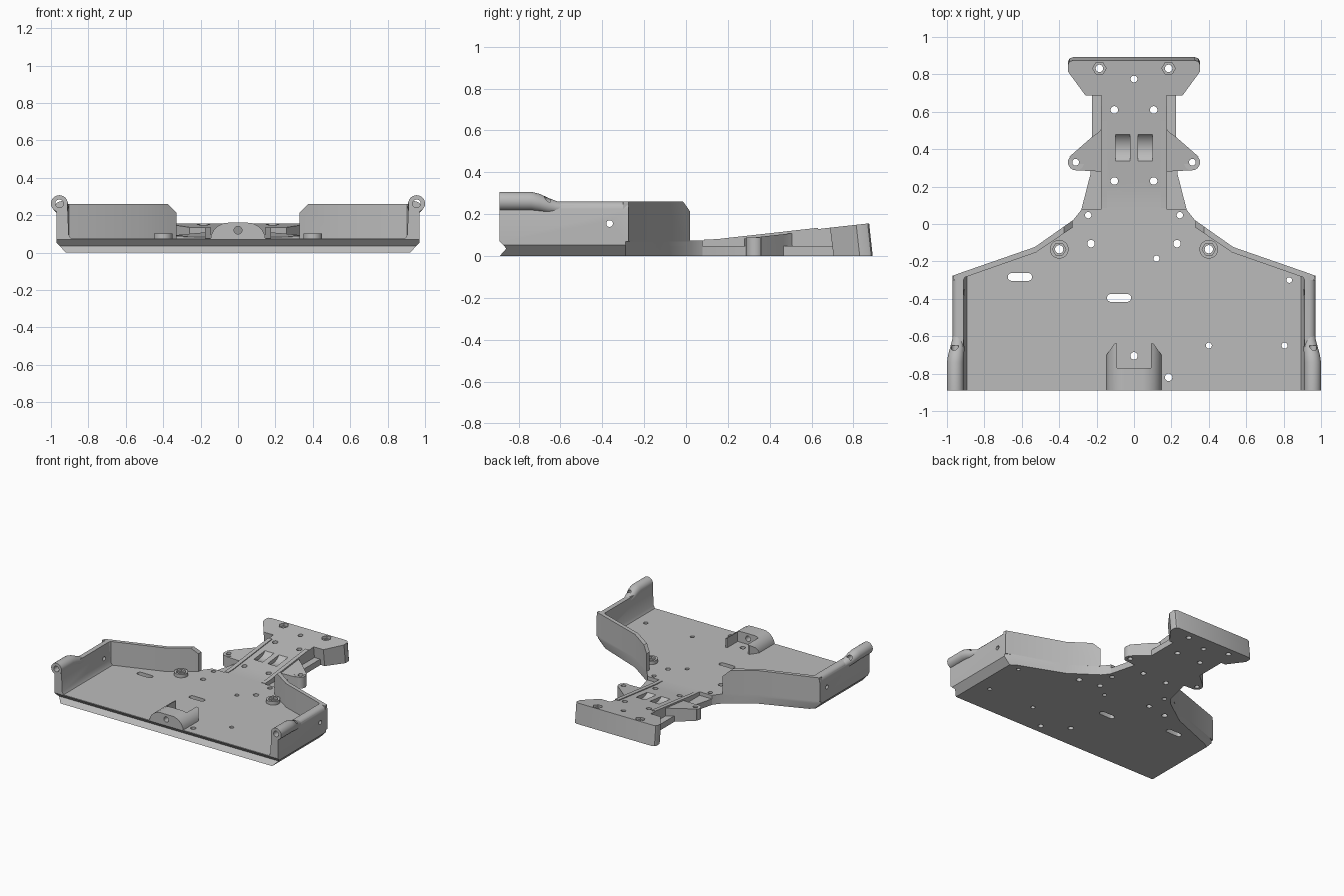
import bpy, bmesh, math
from mathutils import Vector

cube = bpy.data.objects.get("Cube")
if cube:
    bpy.data.objects.remove(cube, do_unlink=True)

gray = bpy.data.materials.new("plain gray")
gray.use_nodes = True
GRAY = (0.5, 0.5, 0.5, 1)
gray.diffuse_color = GRAY
gray.node_tree.nodes["Principled BSDF"].inputs["Base Color"].default_value = GRAY

FLOOR = 0.075
AXES = {"x": lambda a, b, c: (c, a, b),
        "y": lambda a, b, c: (a, c, b),
        "z": lambda a, b, c: (a, b, c)}


def slope(y):
    """Height of the rising spine deck."""
    return FLOOR + 0.112 * max(0, y - 0.15)


def make(name, bm):
    bmesh.ops.recalc_face_normals(bm, faces=bm.faces)
    mesh = bpy.data.meshes.new(name)
    bm.to_mesh(mesh)
    bm.free()
    mesh.materials.append(gray)
    ob = bpy.data.objects.new(name, mesh)
    bpy.context.collection.objects.link(ob)
    return ob


def loft(name, rings):
    bm = bmesh.new()
    loops = [[bm.verts.new(p) for p in ring] for ring in rings]
    n = len(loops[0])
    for r, s in zip(loops, loops[1:]):
        for i in range(n):
            bm.faces.new((r[i], r[(i + 1) % n], s[(i + 1) % n], s[i]))
    bm.faces.new(loops[0])
    bm.faces.new(loops[-1])
    return make(name, bm)


def prism(name, pts, lo, hi, axis="z"):
    return loft(name, [[AXES[axis](a, b, c) for a, b in pts] for c in (lo, hi)])


def circle(a, b, r, n=24):
    return [(a + r * math.cos(2 * math.pi * i / n), b + r * math.sin(2 * math.pi * i / n))
            for i in range(n)]


def slot(a, b, half, r):
    return [(x + math.copysign(half, x - a), y) for x, y in circle(a + 1e-5, b, r, 22)]


def both(pts):
    """Close a half outline by mirroring it across x = 0."""
    return pts + [(-a, b) for a, b in reversed(pts)]


def side(pts, s):
    return [(s * a, b) for a, b in pts]


def move(ob, rule):
    for v in ob.data.vertices:
        v.co = rule(v.co.copy())


def trim(ob, point, normal):
    bm = bmesh.new()
    bm.from_mesh(ob.data)
    bmesh.ops.bisect_plane(bm, geom=bm.verts[:] + bm.edges[:] + bm.faces[:],
                           plane_co=point, plane_no=normal, clear_outer=True)
    bmesh.ops.holes_fill(bm, edges=bm.edges[:])
    bmesh.ops.recalc_face_normals(bm, faces=bm.faces)
    bm.to_mesh(ob.data)
    bm.free()


def cut(ob, cutters):
    bpy.context.view_layer.objects.active = ob
    for c in cutters:
        mod = ob.modifiers.new("cut", "BOOLEAN")
        mod.operation, mod.solver, mod.object = "DIFFERENCE", "EXACT", c
        bpy.ops.object.modifier_apply(modifier=mod.name)
        bpy.data.objects.remove(c, do_unlink=True)


def drill(a, b, r, lo=-0.1, hi=0.4, axis="z", n=24):
    c = prism("cutter", circle(a, b, r, n), lo, hi, axis)
    c.hide_render = True
    return c


def block(pts, lo, hi, axis):
    c = prism("cutter", pts, lo, hi, axis)
    c.hide_render = True
    return c


parts = []

# Floor pan with chamfered long sides and grooved front edge
floor = prism("floor_pan", both([(0.97, -0.89), (0.97, -0.29), (0.93, -0.262), (0.53, -0.123),
                                 (0.326, 0.02), (0.29, 0.065), (0.28, 0.08)]), 0, FLOOR)
bm = bmesh.new()
bm.from_mesh(floor.data)
bmesh.ops.bisect_plane(bm, geom=bm.verts[:] + bm.edges[:] + bm.faces[:],
                       plane_co=(0, 0, 0.053), plane_no=(0, 0, 1))
for v in bm.verts:
    if v.co.z < 0.01 and abs(v.co.x) > 0.9:
        v.co.x *= 0.92 / 0.97
bm.to_mesh(floor.data)
bm.free()
cuts = [block([(-0.9, -0.01), (-0.89, 0), (-0.858, 0.036), (-0.89, 0.07), (-0.9, 0.07)],
              -1.1, 1.1, "x")]
for x, y, r in [(0.12, -0.185, 0.016), (0.83, -0.3, 0.015), (0.805, -0.65, 0.016),
                (0.4, -0.65, 0.016), (0.185, -0.82, 0.02), (0, -0.705, 0.02)]:
    cuts.append(drill(x, y, r))
for s in (1, -1):
    cuts += [drill(s * 0.245, 0.047, 0.017), drill(s * 0.23, -0.105, 0.02),
             drill(s * 0.4, -0.135, 0.022)]
for x, y in [(-0.61, -0.283), (-0.08, -0.395)]:
    cuts.append(block(slot(x, y, 0.044, 0.021), -0.1, 0.4, "z"))
cut(floor, cuts)
parts.append(floor)

for s, tag in ((1, "left"), (-1, "right")):
    # Long side wall: rounded outer top edge, fillet against the floor
    wall = prism(tag + "_side_wall",
                 side([(0.89, 0.07), (0.905, 0.095), (0.912, 0.26), (0.94, 0.26),
                       (0.955, 0.255), (0.966, 0.243), (0.97, 0.225), (0.97, 0.07)], s),
                 -0.89, -0.275, "y")
    cut(wall, [drill(-0.365, 0.155, 0.016, s * 0.8, s * 1.1, "x"),
               drill(s * 0.955, 0.262, 0.022, -0.95, -0.65, "y")])

    # Angled wall narrowing toward the neck, with a clipped upper end
    angled = prism(tag + "_angled_wall",
                   side([(0.97, -0.30), (0.965, -0.275), (0.93, -0.262), (0.53, -0.123),
                         (0.33, 0.018), (0.33, -0.02), (0.524, -0.152), (0.904, -0.285),
                         (0.912, -0.30)], s), 0.07, 0.26)
    trim(angled, (s * 0.375, 0, 0.26), (-s, 0, 1))

    # Corner tube fading into the wall
    rings = []
    for y, x, z, r in [(-0.891, 0.955, 0.262, 0.045), (-0.74, 0.955, 0.262, 0.045),
                       (-0.70, 0.951, 0.254, 0.043), (-0.66, 0.945, 0.241, 0.038),
                       (-0.62, 0.941, 0.232, 0.031), (-0.57, 0.94, 0.225, 0.024)]:
        rings.append([(s * a, y, b) for a, b in circle(x, z, r)])
    tube = loft(tag + "_corner_tube", rings)
    cut(tube, [drill(s * 0.955, 0.262, 0.022, -0.95, -0.65, "y")])

    # Screw boss with hexagonal recess
    boss = prism(tag + "_boss", circle(s * 0.4, -0.135, 0.05, 32), 0.06, 0.102)
    cut(boss, [drill(s * 0.4, -0.135, 0.022),
               drill(s * 0.4, -0.135, 0.036, 0.085, 0.2, n=6)])

    # Suspension ear: post plus web that follows the deck slope
    web = prism(tag + "_ear_web",
                side([(0.165, 0.28), (0.31, 0.287), (0.345, 0.36), (0.225, 0.465),
                      (0.19, 0.49), (0.165, 0.52)], s), 0, 0.1)
    move(web, lambda c: Vector((c.x, c.y, slope(c.y) - 0.006 if c.z > 0.05 else 0)))
    post = prism(tag + "_ear_post", circle(s * 0.31, 0.33, 0.043), 0, 0.088)
    for ob in (web, post):
        cut(ob, [drill(s * 0.312, 0.33, 0.018)])

    # Thin rail along the spine deck
    rail = prism(tag + "_rail", [(0.085, 0.05), (0.63, 0.05), (0.63, slope(0.63) + 0.006),
                                 (0.15, slope(0.15) + 0.006), (0.085, FLOOR + 0.003)],
                 s * 0.145, s * 0.176, "x")
    parts += [wall, angled, tube, boss, web, post, rail]

# Low ledge around the neck
ledge = prism("neck_ledge", both([(0.282, 0.075), (0.232, 0.27), (0.225, 0.45), (0.225, 0.72)]),
              0, 0.047)
# Rising spine deck
spine = prism("spine_deck", [(0.07, 0), (0.71, 0), (0.70, slope(0.70)), (0.15, FLOOR),
                             (0.07, FLOOR)], -0.175, 0.175, "x")
for ob in (ledge, spine):
    cut(ob, [drill(s * 0.105, y, 0.02) for s in (1, -1) for y in (0.23, 0.61)])
# Scooped pockets in the deck
cut(spine, [drill(0.40, 0.17, 0.097, s * 0.022, s * 0.1, "x", 48) for s in (1, -1)])

# Flared rear head, leaning slightly forward
head = prism("rear_head", both([(0.26, 0.705), (0.352, 0.83), (0.352, 0.87), (0.345, 0.885),
                                (0.325, 0.892)][::-1]), 0, 0.15)
move(head, lambda c: Vector((c.x, c.y - 0.017, slope(c.y - 0.017))) if c.z > 0.1 else c)
cuts = [drill(0, 0.775, 0.018)]
for s in (1, -1):
    cuts += [drill(s * 0.185, 0.832, 0.02),
             drill(s * 0.185, 0.832, 0.036, 0.132, 0.3, n=6)]
cut(head, cuts)

# Front mounting block with two rear arms
mount = prism("front_mount", both([(0.147, 0.07), (0.143, 0.095), (0.13, 0.12), (0.108, 0.142),
                                   (0.075, 0.158), (0.05, 0.16)]), -0.89, -0.64, "y")
for s in (1, -1):
    trim(mount, (s * 0.147, -0.70, 0), (s * 0.06, 0.042, 0))
cut(mount, [block([(-0.09, -0.77), (0.09, -0.77), (0.09, -0.6), (-0.09, -0.6)],
                  0.04, 0.3, "z"),
            drill(0, 0.12, 0.021, -1, -0.7, "y")])
parts += [ledge, spine, head, mount]

# Smooth round surfaces while keeping edges crisp
bpy.ops.object.select_all(action="DESELECT")
for ob in parts:
    ob.select_set(True)
bpy.context.view_layer.objects.active = floor
bpy.ops.object.shade_smooth_by_angle(angle=math.radians(30))
